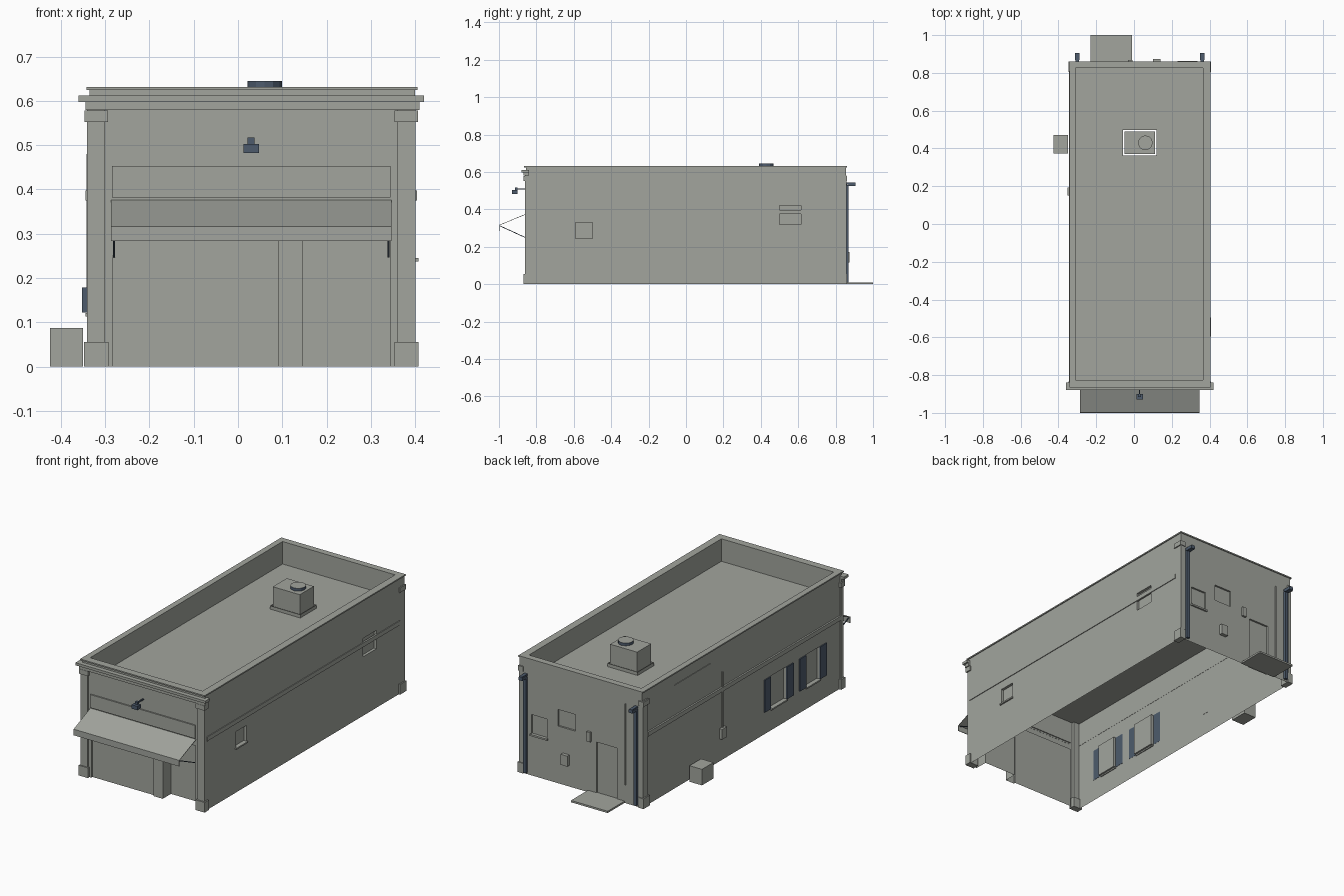
import bpy, bmesh
from mathutils import Vector

cube = bpy.data.objects.get("Cube")
if cube:
    bpy.data.objects.remove(cube)


def material(name, rgb):
    m = bpy.data.materials.new(name)
    m.use_nodes = True
    m.diffuse_color = (*rgb, 1)
    m.node_tree.nodes["Principled BSDF"].inputs["Base Color"].default_value = (*rgb, 1)
    return m


GREY = material("warm grey", (0.36, 0.375, 0.34))
BLUE = material("dark slate blue", (0.075, 0.105, 0.15))

# Main dimensions
X0, X1, Y0, Y1 = -0.335, 0.40, -0.855, 0.855
TOP, ROOF, MID = 0.632, 0.51, 0.03


def finish(name, bm, *mats):
    me = bpy.data.meshes.new(name)
    bm.to_mesh(me)
    bm.free()
    for m in mats:
        me.materials.append(m)
    ob = bpy.data.objects.new(name, me)
    bpy.context.collection.objects.link(ob)
    return ob


def box(name, x, y, z, mat=GREY):
    bm = bmesh.new()
    bmesh.ops.create_cube(bm, size=1)
    for v in bm.verts:
        v.co = [r[0] + (c + 0.5) * (r[1] - r[0]) for c, r in zip(v.co, (x, y, z))]
    return finish(name, bm, mat)


def ring(name, outer, inner, z0, z1):
    """Rectangular frame; rectangles are (x0, x1, y0, y1)."""
    bm = bmesh.new()

    def loop(r, z):
        return [bm.verts.new((r[i], r[j], z)) for i, j in ((0, 2), (1, 2), (1, 3), (0, 3))]
    loops = [loop(outer, z0), loop(outer, z1), loop(inner, z1), loop(inner, z0)]
    for k in range(4):
        a, b = loops[k], loops[(k + 1) % 4]
        for i in range(4):
            j = (i + 1) % 4
            bm.faces.new((a[i], a[j], b[j], b[i]))
    bmesh.ops.recalc_face_normals(bm, faces=bm.faces)
    return finish(name, bm, GREY)


def wall(name, axis, pos, side, u_range, openings):
    """Wall sheet with recessed openings (u0, u1, z0, z1, depth)."""
    bm = bmesh.new()

    def face(pts):
        co = [(pos - side * d, u, z) if axis == "x" else (u, pos - side * d, z) for u, z, d in pts]
        return bm.faces.new([bm.verts.new(c) for c in co])

    us = sorted({*u_range, *(u for o in openings for u in o[:2])})
    zs = sorted({0, 0.626, *(z for o in openings for z in o[2:4])})
    for a, b in zip(us, us[1:]):
        for c, d in zip(zs, zs[1:]):
            u, z = (a + b) / 2, (c + d) / 2
            if not any(o[0] < u < o[1] and o[2] < z < o[3] for o in openings):
                face([(a, c, 0), (b, c, 0), (b, d, 0), (a, d, 0)])
    for a, b, c, d, dep in openings:
        corners = [(a, c), (b, c), (b, d), (a, d)]
        face([(u, z, dep) for u, z in corners])
        for i in range(4):
            p, q = corners[i], corners[(i + 1) % 4]
            if p[1] == q[1] == 0:
                continue
            face([(*p, 0), (*q, 0), (*q, dep), (*p, dep)])
    bmesh.ops.remove_doubles(bm, verts=bm.verts, dist=1e-5)
    bmesh.ops.recalc_face_normals(bm, faces=bm.faces)
    out = Vector((side, 0, 0) if axis == "x" else (0, side, 0))
    if sum(f.normal.dot(out) * f.calc_area() for f in bm.faces) < 0:
        bmesh.ops.reverse_faces(bm, faces=bm.faces)
    # Merge coplanar cells into clean panels
    bmesh.ops.dissolve_limit(bm, angle_limit=0.01, verts=bm.verts, edges=bm.edges)
    return finish(name, bm, GREY)


# Shell
left_windows = ((-0.38, -0.243), (-0.665, -0.545))
wall("front_wall", "y", Y0, -1, (X0, X1),
     [(-0.282, 0.092, 0, 0.34, 0.01), (0.147, 0.343, 0, 0.34, 0.07)])
wall("back_wall", "y", Y1, 1, (X0, X1),
     [(0.235, 0.33, 0.225, 0.33, 0.01), (0.065, 0.17, 0.31, 0.40, 0.01),
      (-0.185, -0.06, 0, 0.285, 0.01)])
wall("left_side_wall", "x", X1, 1, (Y0, Y1),
     [(-0.59, -0.50, 0.245, 0.33, 0.015), (0.50, 0.615, 0.32, 0.42, 0.015)])
wall("right_side_wall", "x", X0, -1, (Y0, Y1),
     [(a, b, 0.12, 0.295, 0.015) for a, b in left_windows])

# Roof and parapet
inner = (-0.31, 0.365, -0.825, 0.825)
shell = (X0 + 0.001, X1 - 0.001, Y0 + 0.001, Y1 - 0.001)
curb = (-0.06, 0.122, 0.36, 0.50)
curb_in = (-0.058, 0.12, 0.362, 0.498)
ring("parapet", shell, inner, ROOF, 0.626)
ring("parapet_cap", (-0.342, 0.405, -0.865, 0.86), inner, 0.625, TOP)
ring("roof_deck", shell, curb_in, ROOF - 0.004, ROOF)

# Rooftop vent
ring("vent_curb", curb, curb_in, ROOF, ROOF + 0.018)
box("vent_box", (-0.05, 0.112), (0.37, 0.49), (ROOF, 0.63))
bm = bmesh.new()
bmesh.ops.create_cone(bm, cap_ends=True, segments=12, radius1=0.039, radius2=0.039, depth=0.016)
bmesh.ops.translate(bm, verts=bm.verts, vec=(0.06, 0.43, 0.637))
bm.normal_update()
for f in bm.faces:
    f.material_index = 0 if abs(f.normal.z) > 0.5 else 1
finish("vent_lid", bm, GREY, BLUE)

# Front cornice
box("cornice_upper", (-0.36, 0.42), (-0.879, -0.84), (0.598, 0.612))
box("cornice_lower", (-0.345, 0.41), (-0.870, -0.84), (0.58, 0.598))

# Corner pilasters, mirrored about the building's middle
for s, label in ((-1, "right"), (1, "left")):
    def span(a, b):
        return tuple(sorted((MID + s * a, MID + s * b)))
    for part, grow, z in (("shaft", 0, (0, 0.58)), ("base", 0.007, (0, 0.055)),
                          ("capital", 0.006, (0.552, 0.578))):
        box(f"front_pilaster_{part}_{label}", span(0.33 - grow, 0.371 + grow),
            (-0.862 - grow, -0.84 + grow), z)
        box(f"back_pilaster_{part}_{label}", span(0.352 - grow, 0.371 + grow),
            (0.813 - grow, 0.857 + grow * 0.6), z)
    # Side belt course
    box(f"belt_course_{label}", span(0.364, 0.374), (-0.84, 0.813), (0.375, 0.398))
    # Downpipe with hopper on the back
    px = MID + s * 0.331
    box(f"downpipe_{label}", (px - 0.009, px + 0.009), (0.855, 0.869), (0.01, 0.53), BLUE)
    box(f"hopper_neck_{label}", (px - 0.009, px + 0.009), (0.855, 0.905), (0.533, 0.545), BLUE)
    box(f"hopper_{label}", (px - 0.012, px + 0.012), (0.868, 0.905), (0.525, 0.54), BLUE)

# Sign board and lamp
box("sign_board", (-0.285, 0.345), (-0.862, -0.85), (0.382, 0.453))
box("lamp_head", (0.012, 0.047), (-0.93, -0.90), (0.482, 0.503), BLUE)
box("lamp_neck", (0.022, 0.037), (-0.915, -0.90), (0.50, 0.517), BLUE)
box("lamp_arm", (0.026, 0.033), (-0.905, -0.85), (0.506, 0.512), BLUE)


def extrude_profile(name, profile, x0, x1, thick, mat):
    """Thin folded sheet from a (y, z) profile."""
    bm = bmesh.new()
    rows = [[bm.verts.new((x, y, z)) for x in (x0, x1)] for y, z in profile]
    for a, b in zip(rows, rows[1:]):
        bm.faces.new((a[0], b[0], b[1], a[1]))
    ob = finish(name, bm, mat)
    sol = ob.modifiers.new("Thickness", "SOLIDIFY")
    sol.thickness = thick
    sol.offset = 0
    return ob


# Awning
extrude_profile("awning", [(-0.855, 0.375), (-0.998, 0.316), (-0.998, 0.284)],
                -0.287, 0.347, 0.003, GREY)
for x, label in ((-0.28, "right"), (0.34, "left")):
    extrude_profile(f"awning_strut_{label}", [(-0.855, 0.248), (-0.995, 0.312)],
                    x - 0.002, x + 0.002, 0.004, BLUE)

# Side windows: sills and shutters
box("left_window_sill", (0.39, 0.408), (-0.595, -0.495), (0.237, 0.245))
for n, (a, b) in enumerate(left_windows, 1):
    box(f"right_window_sill_{n}", (-0.345, -0.33), (a, b), (0.113, 0.121))
    for k, (c, d) in enumerate(((a - 0.058, a), (b, b + 0.053)), 1):
        box(f"shutter_{n}_{k}", (-0.341, -0.334), (c, d), (0.12, 0.295), BLUE)

# Utilities on the side wall
meter = box("utility_meter", (-0.352, -0.334), (0.152, 0.192), (0.122, 0.178))
meter.data.materials.append(BLUE)
for p in meter.data.polygons:
    p.material_index = 1 if p.normal.y < -0.5 else 0
box("meter_conduit", (-0.342, -0.334), (0.169, 0.176), (0.178, 0.48))
box("wall_cable", (-0.338, -0.334), (0.27, 0.575), (0.558, 0.562))
box("cooling_unit", (-0.425, -0.35), (0.372, 0.47), (0, 0.087))

# Back wall fittings
box("back_window_sill", (0.23, 0.335), (0.85, 0.864), (0.217, 0.226))
box("back_meter_box", (0.10, 0.14), (0.85, 0.874), (0.115, 0.172))
box("back_door_lamp", (-0.032, -0.008), (0.85, 0.867), (0.28, 0.332))
box("back_conduit", (-0.24, -0.234), (0.85, 0.861), (0.1, 0.54))
box("back_step", (-0.23, -0.01), (0.85, 1.0), (0, 0.01))
